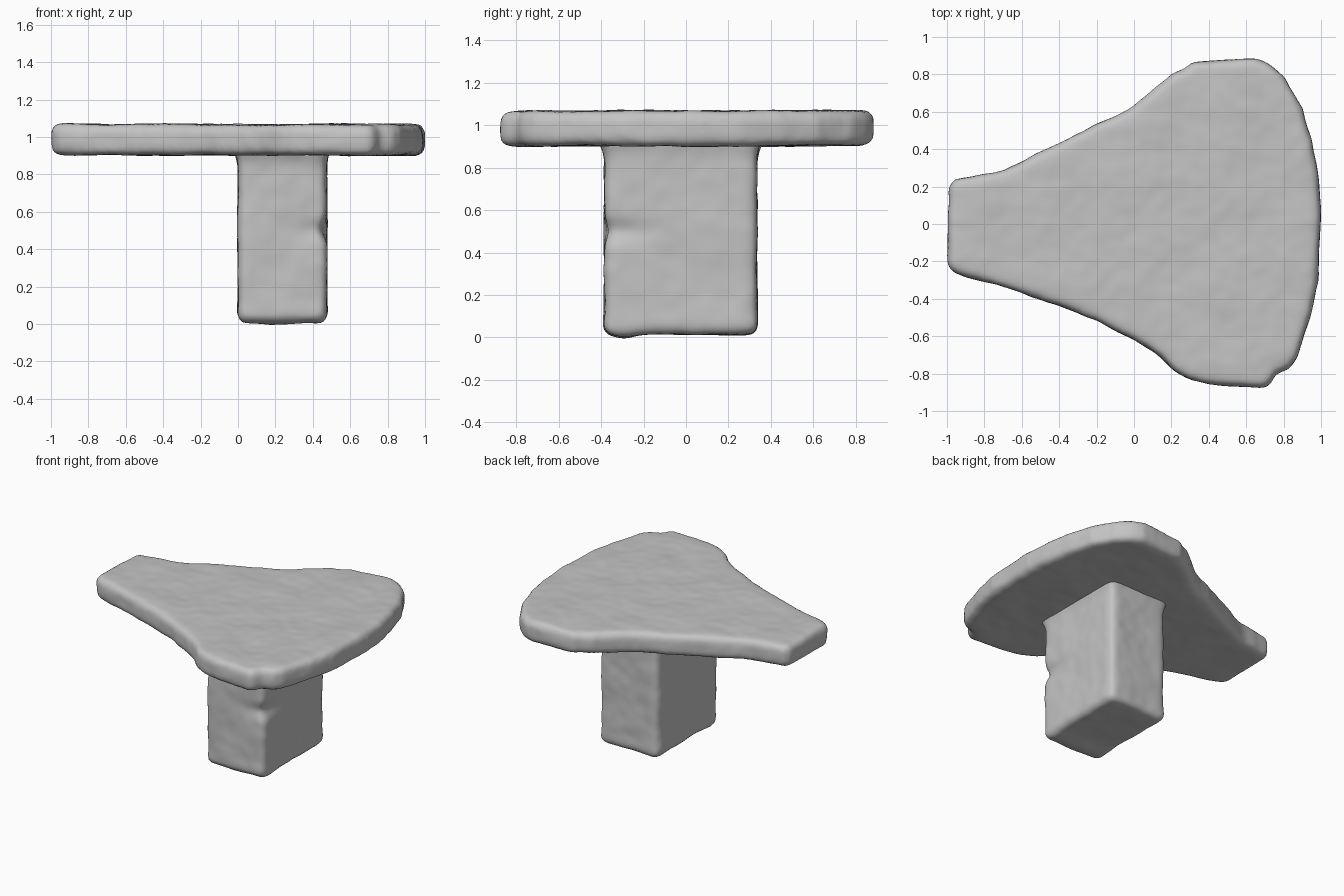
import bpy, bmesh, math
from mathutils import Vector, noise

cube = bpy.data.objects.get("Cube")
if cube:
    bpy.data.objects.remove(cube, do_unlink=True)

grey = bpy.data.materials.new("plain grey")
grey.use_nodes = True
colour = (0.55, 0.55, 0.55, 1)
grey.diffuse_color = colour
grey.node_tree.nodes["Principled BSDF"].inputs["Base Color"].default_value = colour


def rounded_prism(name, outline, low, high, radius, all_edges, shape):
    """Extrude an outline, round it, refine it and give it a hand-worked surface."""
    bm = bmesh.new()
    base = bm.faces.new([bm.verts.new((x, y, low)) for x, y in outline])
    grown = bmesh.ops.extrude_face_region(bm, geom=[base])["geom"]
    for v in grown:
        if isinstance(v, bmesh.types.BMVert):
            v.co.z = high
    bmesh.ops.recalc_face_normals(bm, faces=bm.faces)
    edges = [e for e in bm.edges
             if all_edges or abs(e.verts[0].co.z - e.verts[1].co.z) < 0.001]
    bmesh.ops.bevel(bm, geom=edges, offset=radius, segments=4, profile=0.5,
                    affect='EDGES', clamp_overlap=False)
    rough = bpy.data.meshes.new(name)
    bm.to_mesh(rough)
    bm.free()
    obj = bpy.data.objects.new(name, rough)
    bpy.context.collection.objects.link(obj)

    # Even out the surface, then keep the refined mesh
    remesh = obj.modifiers.new("refine", 'REMESH')
    remesh.mode = 'VOXEL'
    remesh.voxel_size = 0.02
    soften = obj.modifiers.new("soften", 'SMOOTH')
    soften.iterations = 5
    depsgraph = bpy.context.evaluated_depsgraph_get()
    mesh = bpy.data.meshes.new_from_object(obj.evaluated_get(depsgraph))
    obj.modifiers.clear()
    obj.data = mesh

    # Slight lumps along the normals, plus the shaping of each part
    normals = [v.normal.copy() for v in mesh.vertices]
    for v, n in zip(mesh.vertices, normals):
        lump = 0.007 * noise.noise(v.co * 5) + 0.003 * noise.noise(v.co * 14)
        v.co = shape(v.co + n * lump)
    mesh.materials.clear()
    mesh.materials.append(grey)
    mesh.polygons.foreach_set("use_smooth", [True] * len(mesh.polygons))
    mesh.update()
    return obj


# Fan-shaped slab, narrow at the right end, with two small notches in the rim
slab_outline = [
    (-1, -.21), (-.97, -.255), (-.9, -.28), (-.6, -.37), (-.37, -.45),
    (-.2, -.52), (0, -.62), (.12, -.7), (.22, -.79), (.3, -.835),
    (.4, -.86), (.55, -.87), (.7, -.875), (.735, -.85), (.755, -.8),
    (.83, -.775), (.87, -.72), (.91, -.6), (.95, -.48), (.98, -.3),
    (.995, -.1), (1, .08), (.985, .26), (.95, .44), (.9, .62),
    (.81, .78), (.73, .85), (.65, .885), (.45, .875), (.31, .87),
    (.27, .835), (.2, .8), (.1, .71), (0, .635), (-.1, .575),
    (-.2, .54), (-.4, .435), (-.6, .335), (-.72, .285), (-.96, .24),
    (-.99, .2)]
rounded_prism("tabletop", slab_outline, 0.903, 1.067, 0.045, False, lambda p: p)


def shape_leg(p):
    # Flare into the slab, a shallow waist dent and a lower corner at the foot
    flare = 0.035 * max(0, (p.z - 0.82) / 0.1) ** 2 if p.z < 0.92 else 0.035
    foot = 0.012 * max(0, 1 - p.z / 0.12)
    middle = Vector((0.24, -0.02, p.z))
    out = p + (p - middle) * (flare + foot) * 2
    dent = math.exp(-((p.z - 0.5) / 0.05) ** 2)
    corner = math.exp(-((p.x - 0.47) ** 2 + (p.y + 0.38) ** 2) / 0.03)
    out.x -= 0.025 * dent * corner
    out.y += 0.015 * dent * corner
    out.z -= 0.014 * math.exp(-((p.y + 0.29) / 0.07) ** 2) * max(0, 1 - p.z / 0.2)
    return out


# Solid block leg
leg_outline = [(0, -.385), (.475, -.385), (.475, .335), (0, .335)]
rounded_prism("pedestal", leg_outline, 0.014, 0.98, 0.045, True, shape_leg)
